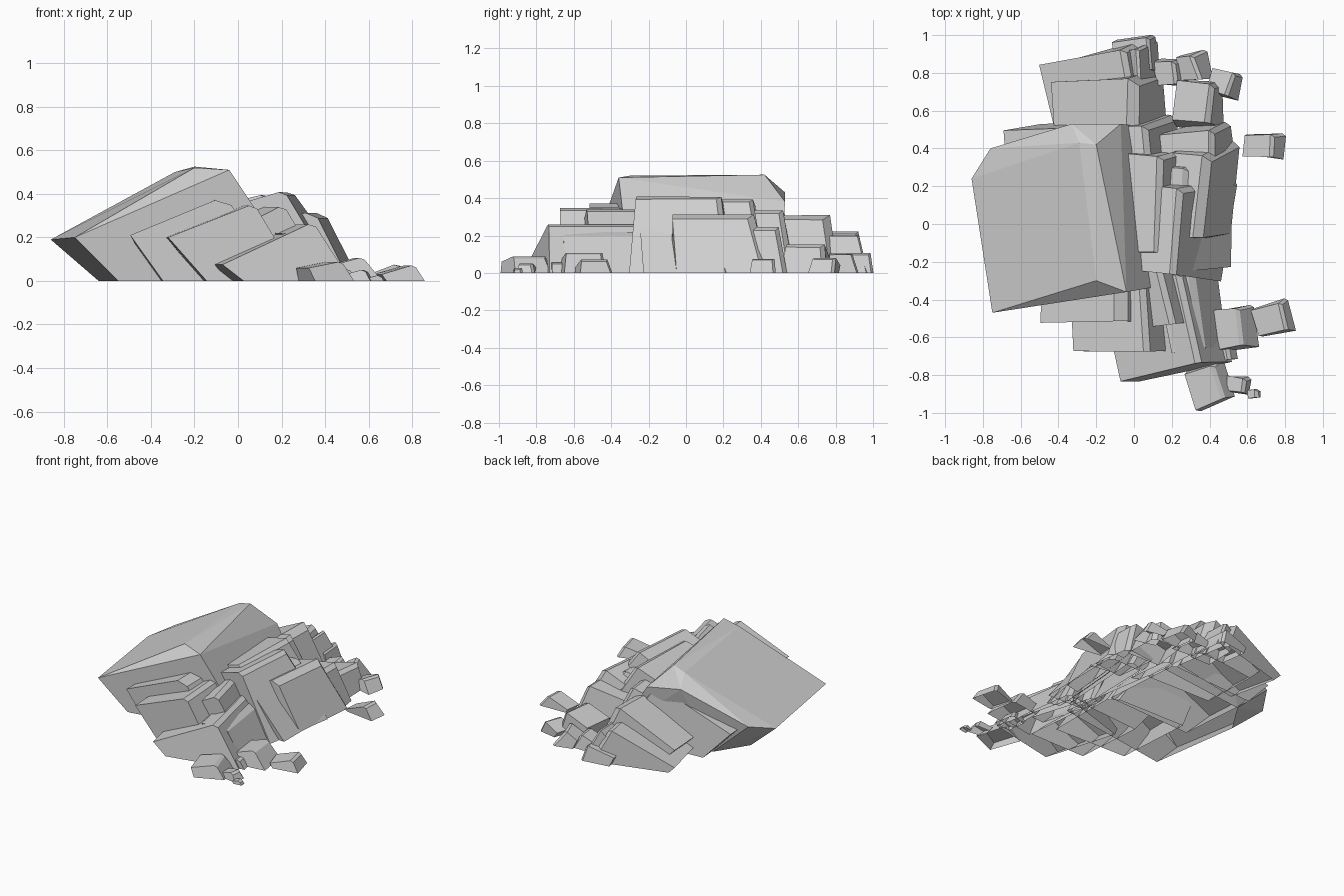
import bpy, bmesh, math, random
from mathutils import Vector, Matrix

if "Cube" in bpy.data.objects:
    bpy.data.objects.remove(bpy.data.objects["Cube"])

random.seed(4)
stone = bpy.data.materials.new("grey stone")
stone.diffuse_color = (0.62, 0.62, 0.62, 1)
stone.use_nodes = True
stone.node_tree.nodes["Principled BSDF"].inputs["Base Color"].default_value = stone.diffuse_color


def finish(name, bm):
    # open underside, everything standing on the ground plane
    for v in bm.verts:
        v.co.z = max(0.0, v.co.z)
    low = [f for f in bm.faces if all(v.co.z < 1e-4 for v in f.verts)]
    bmesh.ops.delete(bm, geom=low, context='FACES')
    mesh = bpy.data.meshes.new(name)
    bm.to_mesh(mesh)
    bm.free()
    mesh.materials.append(stone)
    ob = bpy.data.objects.new(name, mesh)
    bpy.context.collection.objects.link(ob)


def slab(name, x0, z0, x1, z1, y0, y1, yaw=0, left=1.0, right=0.6, flare=0.15, lean=0.0, cut=0.025):
    """Tilted slab: top runs (x0,z0)-(x1,z1), left end undercut, right end sloping.
    The footprint is wider by flare and shifted along y by lean (both per unit height)."""
    c = Vector(((x0 + x1) / 2, (y0 + y1) / 2, 0))
    rot = Matrix.Rotation(math.radians(yaw), 3, 'Z')
    bm = bmesh.new()
    pts = []
    for y, s in ((y0, -1), (y1, 1)):
        for x, z, k in ((x0, z0, 0), (x1, z1, 0), (x1 + right * z1, 0, z1), (x0 + left * z0, 0, z0)):
            p = Vector((x, y + (s * flare + lean) * k, z))
            j = 0.12 * min(z1, 0.15)
            p += Vector((random.uniform(-j, j), random.uniform(-j, j), 0))
            pts.append(bm.verts.new(rot @ (p - c) + c))
    a, b = pts[:4], pts[4:]
    bm.faces.new(a)
    bm.faces.new(b[::-1])
    for i in range(4):
        k = (i + 1) % 4
        bm.faces.new((a[k], a[i], b[i], b[k]))
    bmesh.ops.recalc_face_normals(bm, faces=bm.faces[:])
    # chip the upper right edge and the right-hand back corner
    pairs = ((pts[1], pts[5]), (pts[5], pts[6]))
    chips = [e for e in bm.edges if any(p in e.verts and q in e.verts for p, q in pairs)]
    bmesh.ops.bevel(bm, geom=chips, offset=cut, segments=1, affect='EDGES', clamp_overlap=True)
    finish(name, bm)


# Capping slab: hull of its upper corners and its footprint
bm = bmesh.new()
for p in [(-.86, .24, .19), (-.75, -.47, .2), (-.76, .4, .235), (-.33, .53, .43), (-.07, .53, .38),
          (-.29, .43, .5), (-.2, .42, .525), (-.2, -.3, .52), (-.04, -.36, .51),
          (-.64, .2, 0), (-.55, -.43, 0), (-.5, .42, 0), (.17, .5, 0), (.3, -.3, 0)]:
    bm.verts.new(p)
bmesh.ops.convex_hull(bm, input=bm.verts[:])
bmesh.ops.dissolve_limit(bm, angle_limit=0.06, verts=bm.verts[:], edges=bm.edges[:])
finish("capping_slab", bm)

# Front steps
slab("front_step_upper", -.49, .21, -.06, .39, -.505, .0, 1, .6, .7, .06, 0, .05)
slab("front_step_middle", -.345, .2, .05, .355, -.675, -.2, 3, .9, .65, .06)
slab("front_step_ridge", -.01, .27, .16, .35, -.55, -.15, 14, 1, .55, .1)
slab("front_step_lower", -.12, .075, .3, .27, -.79, -.3, 14, .8, .6, .12)
slab("front_step_side", .15, .22, .35, .22, -.66, -.2, 8, .5, .45, .1)

# Right-hand steps
slab("right_step_inner", -.09, .34, .13, .4, -.15, .38, -4, 1, .6, .15)
slab("right_step_tall", .04, .35, .235, .415, -.25, .21, -8, 1, .65, .1, .12)
slab("right_step_base", .1, .3, .29, .31, -.25, .3, -2, .5, .72, .08, .2)
slab("right_step_outer", .17, .26, .37, .325, -.06, .37, -3, 1, .5, .12, .15, .04)
slab("right_step_back", .12, .2, .42, .25, .26, .48, 6, 1, .4, .12)

# Back steps
slab("back_step_upper", -.69, .2, -.08, .41, .0, .51, 4, 1, .6, .05)
slab("back_step_inner", -.12, .3, .06, .34, .3, .52, 5, 1, .5, .1)
slab("back_step_middle", -.42, .12, .01, .33, .38, .765, 2, .8, .5, .1, 0, .05)
slab("back_step_lower", -.46, .05, -.03, .23, .55, .885, 11, .5, .6, .08)
slab("back_step_small", -.07, .12, .03, .21, .72, .93, 5, .5, .5, .1, 0, .015)
slab("back_step_end", -.1, .06, .08, .11, .8, .97, 9, .5, .4, .1, 0, .015)
slab("back_right_block", .21, .1, .41, .16, .53, .76, -4, .3, .4, .1)

# Fallen rubble: x0, z0, x1, z1, y0, y1, yaw
rubble = [
    (.11, .06, .22, .1, .74, .86, 5), (.23, .06, .33, .11, .76, .88, 12), (.40, .04, .51, .085, .69, .81, -15),
    (.58, .02, .74, .08, .36, .47, -4), (.39, .06, .57, .11, -.66, -.46, 6), (.40, .03, .5, .06, -.72, -.6, 12),
    (.64, .03, .79, .075, -.58, -.43, 14), (.29, .06, .46, .09, -.96, -.77, 20), (.49, .03, .58, .055, -.89, -.81, -8),
    (.60, .015, .65, .03, -.92, -.88, 5),
]
for i, r in enumerate(rubble):
    slab(f"rubble_{i + 1}", *r, left=.5, right=.65, flare=.15, cut=.015)
